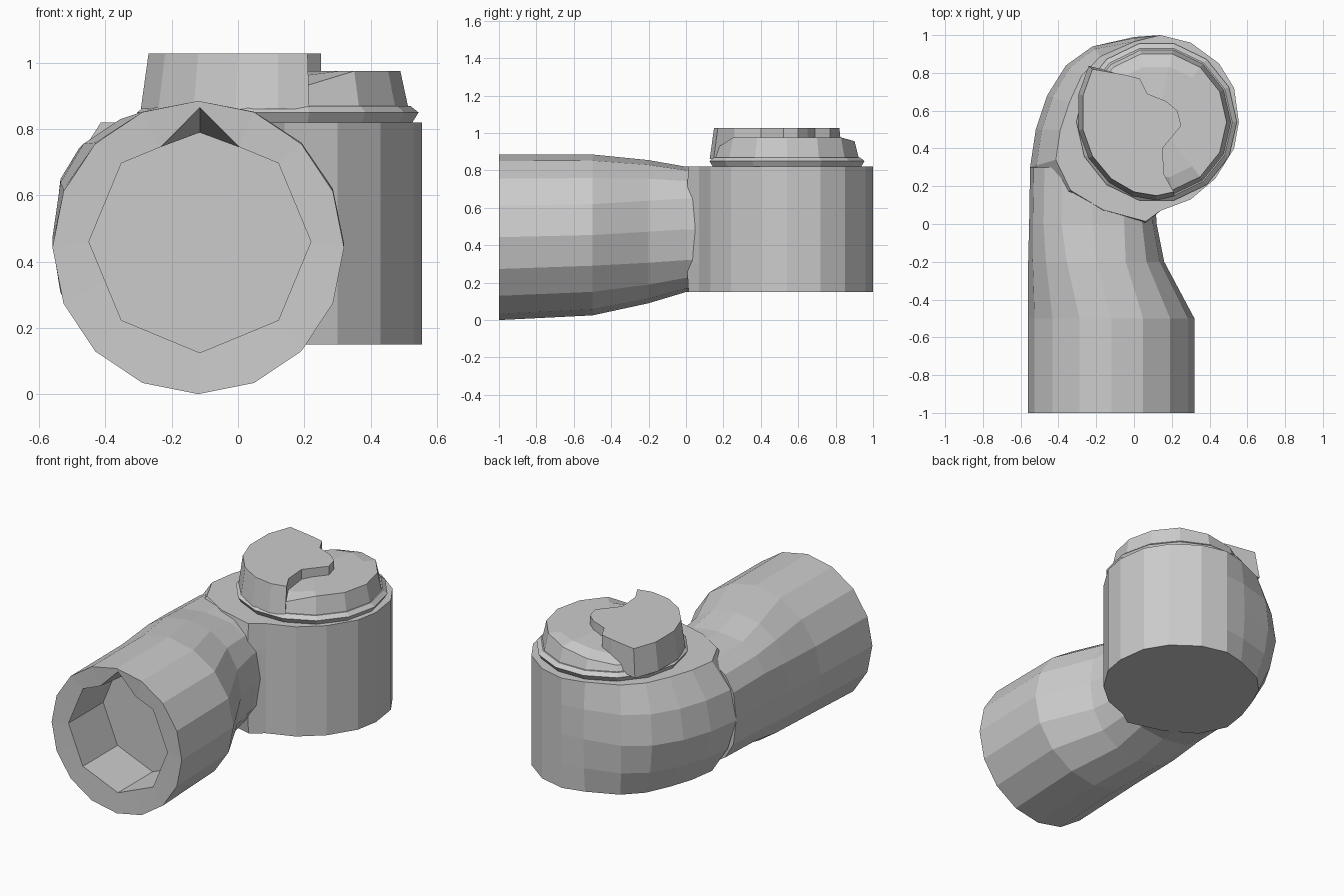
import bpy, bmesh, math
from mathutils import Vector

if "Cube" in bpy.data.objects:
    bpy.data.objects.remove(bpy.data.objects["Cube"])

grey = bpy.data.materials.new("plain grey")
grey.diffuse_color = (0.6, 0.6, 0.6, 1)
grey.use_nodes = True
grey.node_tree.nodes["Principled BSDF"].inputs["Base Color"].default_value = grey.diffuse_color


def loft(name, rings, apex=None):
    """Skin equal-sized rings; close both ends (last end to an apex if given)."""
    bm = bmesh.new()
    vs = [[bm.verts.new(p) for p in r] for r in rings]
    n = len(vs[0])
    for a, b in zip(vs, vs[1:]):
        for i in range(n):
            j = (i + 1) % n
            bm.faces.new((a[i], a[j], b[j], b[i]))
    bm.faces.new(vs[0])
    if apex:
        tip = bm.verts.new(apex)
        for i in range(n):
            bm.faces.new((vs[-1][i], vs[-1][(i + 1) % n], tip))
    else:
        bm.faces.new(vs[-1])
    bmesh.ops.recalc_face_normals(bm, faces=bm.faces)
    me = bpy.data.meshes.new(name)
    bm.to_mesh(me)
    bm.free()
    me.materials.append(grey)
    ob = bpy.data.objects.new(name, me)
    bpy.context.collection.objects.link(ob)
    return ob


def disc(r, z, n=14, c=(0.12, 0.54)):
    return [(c[0] + r * math.cos(t), c[1] + r * math.sin(t), z)
            for t in (2 * math.pi * i / n for i in range(n))]


# Horizontal tube: 16-sided sections that square off towards the elbow
SIDES = 16


def section(y, x0, x1, z0, z1, n):
    pts = []
    for i in range(SIDES):
        t = 2 * math.pi * i / SIDES - math.pi / 2
        c, s = math.cos(t), math.sin(t)
        pts.append(((x0 + x1) / 2 + (x1 - x0) / 2 * math.copysign(abs(c) ** (2 / n), c), y,
                    (z0 + z1) / 2 + (z1 - z0) / 2 * math.copysign(abs(s) ** (2 / n), s)))
    return pts


def octagon(y, top):
    pts = []
    for i in range(SIDES):
        t = 2 * math.pi * i / SIDES - math.pi / 2
        r = 0.335 if i % 2 == 0 else 0.335 * math.cos(math.pi / 8)
        pts.append([-0.115 + r * math.cos(t), y, 0.46 + r * math.sin(t)])
    pts[SIDES // 2][2] = top
    return pts


loft("tube_with_socket", [
    octagon(-0.66, 0.79),
    octagon(-0.995, 0.865),
    section(-1.0, -0.56, 0.32, 0.0, 0.885, 2),
    section(-0.5, -0.56, 0.32, 0.025, 0.885, 2),
    section(-0.2, -0.56, 0.16, 0.09, 0.855, 2.3),
    section(0.0, -0.555, 0.12, 0.15, 0.82, 2.7),
    section(0.3, -0.55, 0.10, 0.155, 0.815, 2.6)])

# Elbow drum: vertical on the right, bulging on the left where the tube runs in
foot = [(-.55, .3), (-.52, .5), (-.46, .68), (-.36, .84), (-.22, .94), (0, .99), (.14, 1),
        (.3, .96), (.45, .85), (.53, .72), (.555, .54), (.53, .4), (.43, .24), (.3, .13),
        (.14, .07), (.06, .0), (-.2, .02), (-.45, .1)]


def drum_ring(z, k):
    ring = []
    for x, y in foot:
        w = k * min(1, max(0, (0.14 - x) / 0.6))
        ring.append((x + (0.13 - x) * w, y + (0.5 - y) * w, z))
    return ring


loft("elbow_drum", [drum_ring(z, k) for z, k in
                    ((.15, .2), (.3, .07), (.48, 0), (.66, .05), (.82, .2))])

# Thin flared collar under the cap
loft("collar", [disc(.40, .81), disc(.425, .85), disc(.40, .87)])


# Lower cap step, sinking towards the back left and at the front notch
def step_height(p):
    a = math.degrees(math.atan2(p[1] - 0.54, p[0] - 0.12))
    if a > 60:
        return 0.975 - 0.075 * min(1, (a - 60) / 70)
    return 0.93 if a < -70 else 0.975


rim = [(x, y, step_height((x, y))) for x, y, z in disc(.37, 0)]
inner = [(x, y, min(0.975, step_height((x, y)) + 0.03)) for x, y, z in disc(.30, 0)]
loft("cap_lower_step", [disc(.395, .86), rim, inner], apex=(0.12, 0.54, 0.975))

# Upper cap step: rounded on the left, S-shaped edge on the right
upper = [(-.22, .82), (-.27, .68), (-.27, .5), (-.22, .36), (-.12, .24), (0, .17), (.12, .15),
         (.21, .17), (.16, .26), (.15, .4), (.25, .52), (.23, .6), (.17, .65), (.07, .69),
         (.03, .77), (-.05, .79)]
grow = []
for x, y in upper:
    outer = Vector((x - 0.12, y - 0.54)).length > 0.33
    k = 1.06 if outer else 1.0
    grow.append((0.12 + (x - 0.12) * k, 0.54 + (y - 0.54) * k, 0.86))
loft("cap_upper_step", [grow, [(x, y, 1.028) for x, y in upper]])
